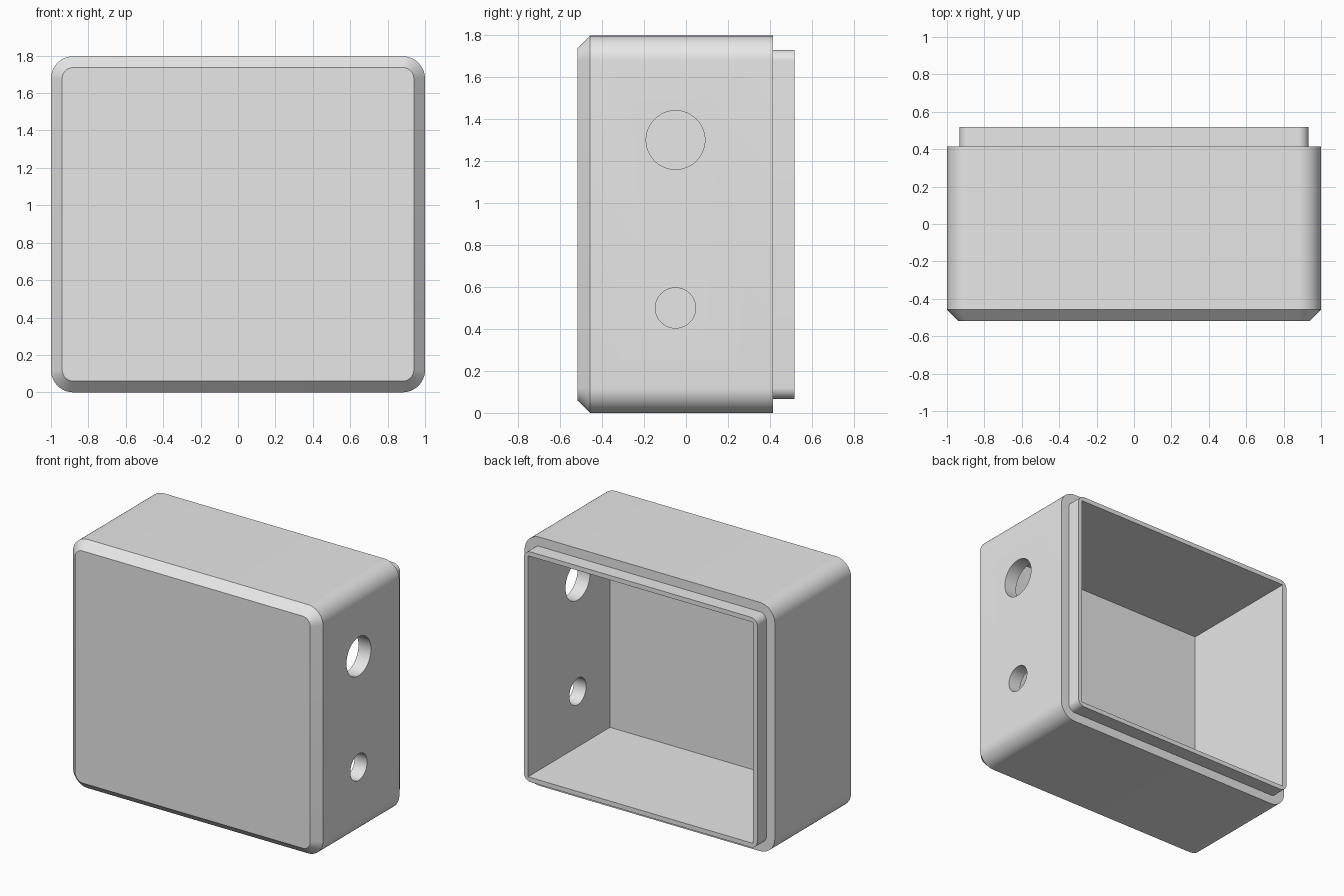
import bpy, bmesh, math

if "Cube" in bpy.data.objects:
    bpy.data.objects.remove(bpy.data.objects["Cube"])

HALF_W, HEIGHT = 1.0, 1.797
MID_Z = HEIGHT / 2
WALL = 0.1
FRONT, BACK = -0.518, 0.518

grey = bpy.data.materials.new("light grey")
grey.diffuse_color = (0.8, 0.8, 0.8, 1)
grey.use_nodes = True
grey.node_tree.nodes["Principled BSDF"].inputs["Base Color"].default_value = grey.diffuse_color


def rounded_loop(bm, y, inset, radius, steps=12):
    """Rounded rectangle in the xz plane at depth y."""
    w, h = HALF_W - inset - radius, MID_Z - inset - radius
    verts = []
    for q, (sx, sz) in enumerate([(1, 1), (-1, 1), (-1, -1), (1, -1)]):
        for i in range(steps + 1):
            a = math.pi / 2 * (q + i / steps)
            verts.append(bm.verts.new((sx * w + radius * math.cos(a), y,
                                       MID_Z + sz * h + radius * math.sin(a))))
    return verts


def cut(target, cutter):
    cutter.hide_render = True
    mod = target.modifiers.new("cut", 'BOOLEAN')
    mod.operation, mod.solver, mod.object = 'DIFFERENCE', 'EXACT', cutter
    bpy.context.view_layer.objects.active = target
    bpy.ops.object.modifier_apply(modifier=mod.name)
    bpy.data.objects.remove(cutter, do_unlink=True)


# Housing: chamfered front, straight body, stepped lip (depth, inset, radius)
bm = bmesh.new()
sections = [(FRONT, 0.06, 0.06), (-0.457, 0, 0.12), (0.414, 0, 0.12),
            (0.414, 0.067, 0.053), (BACK, 0.067, 0.053)]
loops = [rounded_loop(bm, *s) for s in sections]
for a, b in zip(loops, loops[1:]):
    for i in range(len(a)):
        j = (i + 1) % len(a)
        bm.faces.new((a[i], a[j], b[j], b[i]))
bm.faces.new(loops[0])
bm.faces.new(loops[-1])
bmesh.ops.recalc_face_normals(bm, faces=bm.faces)
mesh = bpy.data.meshes.new("housing")
bm.to_mesh(mesh)
bm.free()
housing = bpy.data.objects.new("housing", mesh)
bpy.context.collection.objects.link(housing)
mesh.materials.append(grey)

# Square-cornered cavity, open at the back
floor_y, open_y = FRONT + WALL, BACK + 0.2
bpy.ops.mesh.primitive_cube_add(size=1, location=(0, (floor_y + open_y) / 2, MID_Z))
cavity = bpy.context.object
cavity.name = "cavity_cutter"
cavity.scale = (2 * (HALF_W - WALL), open_y - floor_y, HEIGHT - 2 * WALL)
bpy.context.view_layer.update()
cut(housing, cavity)

# Two cable holes through the right wall
for z, r in ((1.3, 0.14), (0.5, 0.096)):
    bpy.ops.mesh.primitive_cylinder_add(vertices=64, radius=r, depth=0.4,
                                        location=(HALF_W, -0.05, z),
                                        rotation=(0, math.pi / 2, 0))
    hole = bpy.context.object
    hole.name = "hole_cutter"
    cut(housing, hole)

# Smooth rounded corners, crisp edges
bpy.ops.object.select_all(action='DESELECT')
housing.select_set(True)
bpy.context.view_layer.objects.active = housing
bpy.ops.object.shade_smooth_by_angle(angle=math.radians(30))
